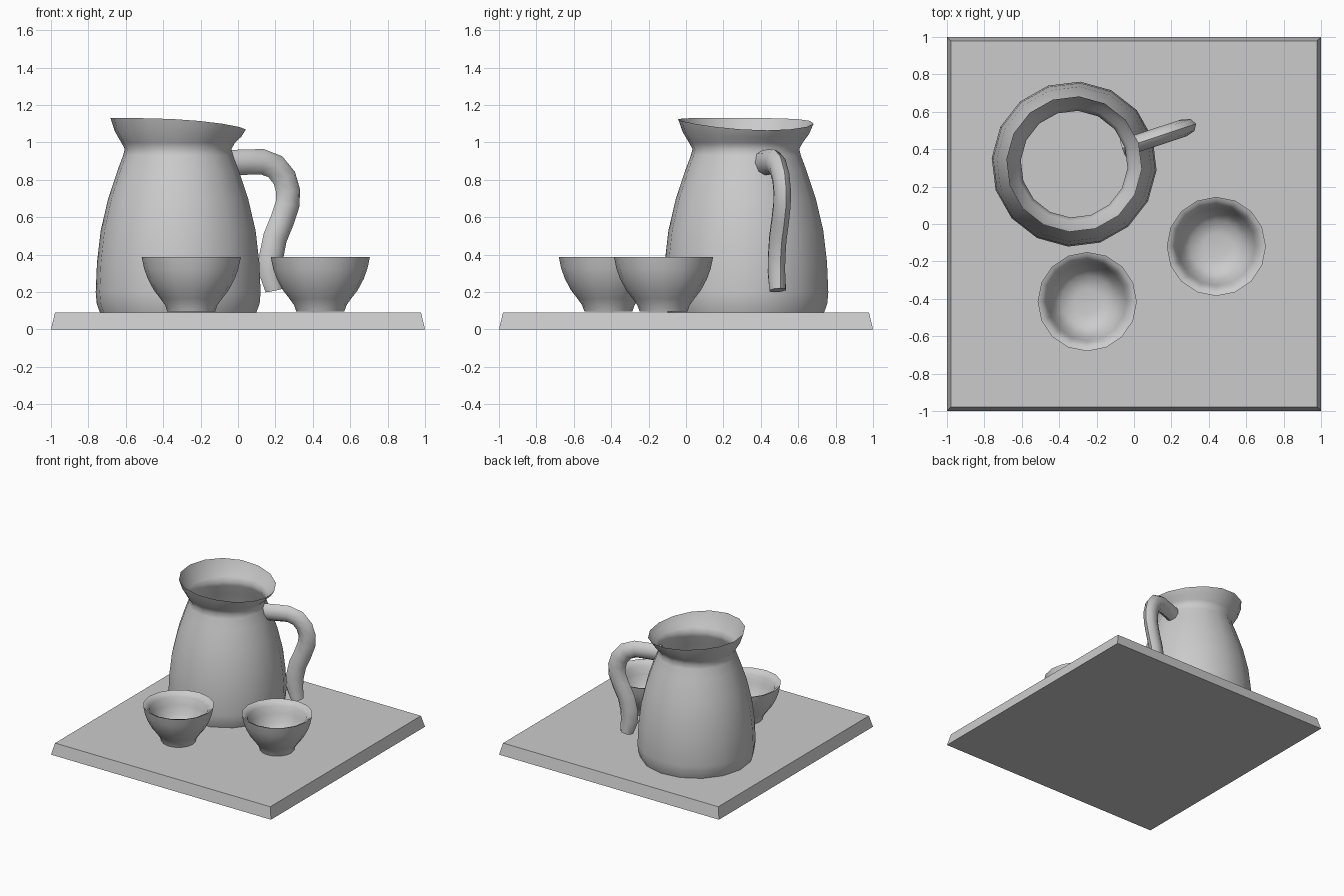
import bpy, bmesh, math
from mathutils import Vector

if "Cube" in bpy.data.objects:
    bpy.data.objects.remove(bpy.data.objects["Cube"])


def make_object(name, rings, closed_start=False, closed_end=False, smooth=True, angle=50):
    """Skin a list of rings of points into one mesh."""
    bm = bmesh.new()
    loops = [[bm.verts.new(p) for p in ring] for ring in rings]
    n = len(loops[0])
    for a, b in zip(loops, loops[1:]):
        for i in range(n):
            j = (i + 1) % n
            bm.faces.new((a[i], a[j], b[j], b[i]))
    if closed_start:
        bm.faces.new(loops[0][::-1])
    if closed_end:
        bm.faces.new(loops[-1])
    if closed_start and closed_end:
        bmesh.ops.recalc_face_normals(bm, faces=bm.faces)
    mesh = bpy.data.meshes.new(name)
    bm.to_mesh(mesh)
    bm.free()
    ob = bpy.data.objects.new(name, mesh)
    bpy.context.collection.objects.link(ob)
    if smooth:
        bpy.ops.object.select_all(action='DESELECT')
        ob.select_set(True)
        bpy.context.view_layer.objects.active = ob
        bpy.ops.object.shade_smooth_by_angle(angle=math.radians(angle))
    return ob


def lathe(profile, cx, cy, sides=16, start=0.0):
    """Rings of a round profile of (radius, z) points."""
    turns = [start + math.tau * i / sides for i in range(sides)]
    return [[Vector((cx + r * math.cos(t), cy + r * math.sin(t), z)) for t in turns]
            for r, z in profile]


# Tray: square slab with slanted sides
make_object("tray", [[(s * x, s * y, z) for x, y in ((-1, -1), (1, -1), (1, 1), (-1, 1))]
                     for s, z in ((1, 0), (0.978, 0.092))], True, True, smooth=False)

# Jug: thin flared shell whose rim dips towards the handle
JX, JY, AIM = -0.32, 0.32, math.radians(18.3)
jug_profile = [(0.42, 0.092), (0.437, 0.14), (0.442, 0.20), (0.435, 0.36), (0.415, 0.53),
               (0.375, 0.70), (0.325, 0.85), (0.295, 0.93), (0.286, 0.965),
               (0.305, 1.0), (0.338, 1.05), (0.363, 1.115)]
rings = lathe(jug_profile, JX, JY, 16, AIM)
for ring, strength in ((rings[-1], 1.0), (rings[-2], 0.45)):
    for i, p in enumerate(ring):
        c = math.cos(math.tau * i / 16)
        p.z -= strength * (0.0325 * c + 0.0175 * c * c)
make_object("jug", rings)

# Handle: oval tube swept along a hook in the vertical plane through the jug axis
path = [(-0.06, 0.89), (0.04, 0.895), (0.13, 0.897), (0.20, 0.87), (0.248, 0.81),
        (0.268, 0.74), (0.265, 0.67), (0.235, 0.58), (0.198, 0.49), (0.178, 0.39),
        (0.174, 0.31), (0.195, 0.21)]
points = [Vector(((x - JX) / math.cos(AIM), z)) for x, z in path]
out = Vector((math.cos(AIM), math.sin(AIM), 0))
side = Vector((-math.sin(AIM), math.cos(AIM), 0))
tube = []
for k, p in enumerate(points):
    d = (points[min(k + 1, len(points) - 1)] - points[max(k - 1, 0)]).normalized()
    normal = out * -d.y + Vector((0, 0, d.x))
    centre = Vector((JX, JY, 0)) + out * p.x + Vector((0, 0, p.y))
    size = 0.75 if k == len(points) - 1 else 1.0
    tube.append([centre + normal * 0.068 * size * math.cos(t) + side * 0.047 * math.sin(t)
                 for t in (math.tau * i / 8 for i in range(8))])
make_object("jug_handle", tube, True, True)

# Two cups: thick-walled bowls with an inward sloping lip
cup_profile = [(0.128, 0.095), (0.14, 0.13), (0.165, 0.165), (0.20, 0.21), (0.232, 0.27),
               (0.252, 0.325), (0.265, 0.387), (0.245, 0.38), (0.222, 0.35),
               (0.208, 0.29), (0.18, 0.22), (0.14, 0.165), (0.07, 0.15)]
for name, x, y in (("front_cup", -0.25, -0.415), ("right_cup", 0.44, -0.12)):
    make_object(name, lathe(cup_profile, x, y), True, True)
